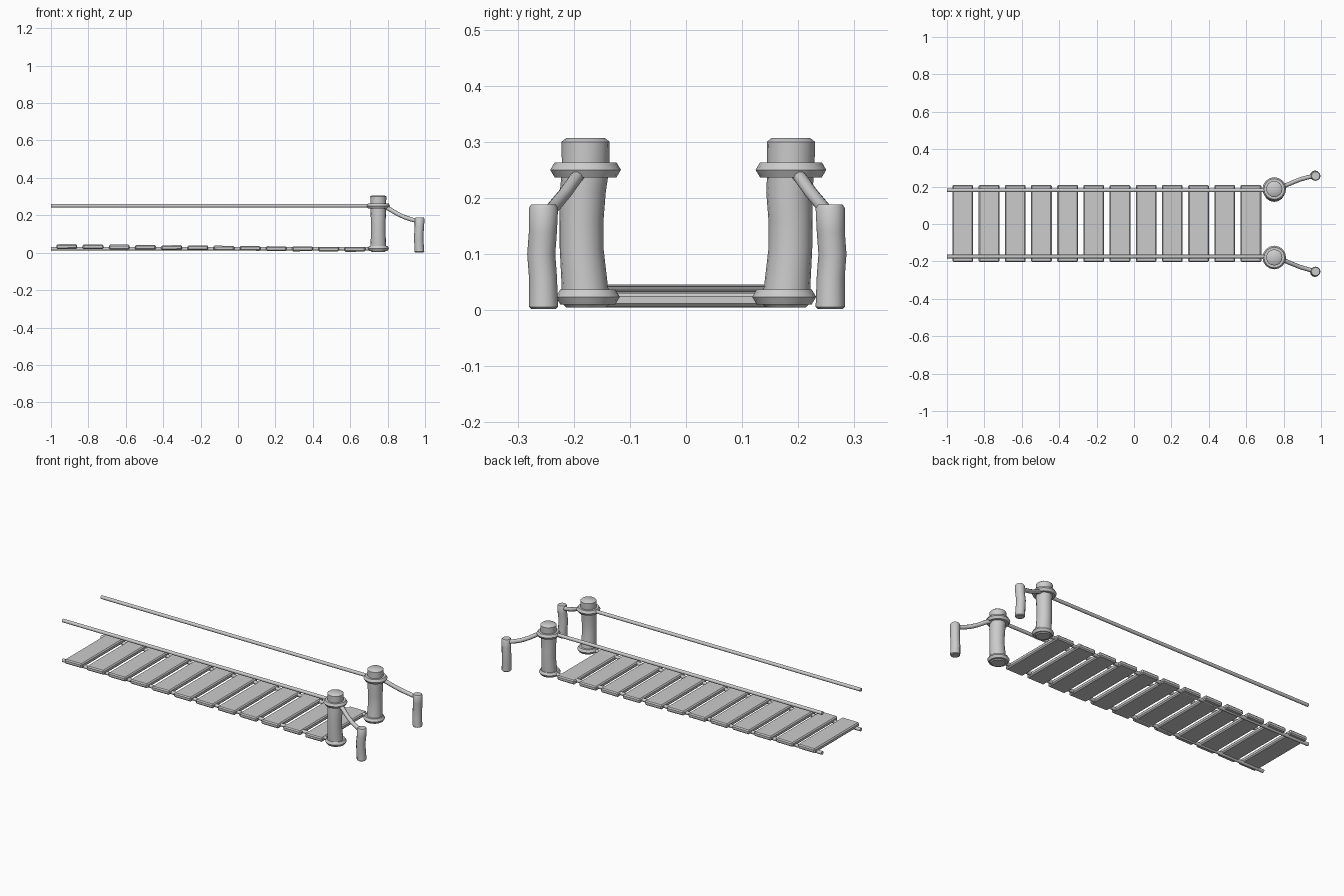
import bpy, bmesh, math, random
from mathutils import Vector

if "Cube" in bpy.data.objects:
    bpy.data.objects.remove(bpy.data.objects["Cube"])

random.seed(4)


def finish(name, bm, angle=40):
    bmesh.ops.recalc_face_normals(bm, faces=bm.faces)
    me = bpy.data.meshes.new(name)
    bm.to_mesh(me)
    bm.free()
    ob = bpy.data.objects.new(name, me)
    bpy.context.collection.objects.link(ob)
    bpy.ops.object.select_all(action='DESELECT')
    ob.select_set(True)
    bpy.context.view_layer.objects.active = ob
    bpy.ops.object.shade_smooth_by_angle(angle=math.radians(angle))
    return ob


def bridge(bm, rings):
    n = len(rings[0])
    for a, b in zip(rings, rings[1:]):
        for i in range(n):
            bm.faces.new((a[i], a[(i + 1) % n], b[(i + 1) % n], b[i]))
    bm.faces.new(rings[0])
    bm.faces.new(rings[-1])


def turned(name, profile, sides=16):
    """Upright round part from (x, y, z, radius) sections."""
    bm = bmesh.new()
    rings = []
    for x, y, z, r in profile:
        rings.append([bm.verts.new((x + r * math.cos(2 * math.pi * i / sides),
                                    y + r * math.sin(2 * math.pi * i / sides), z))
                      for i in range(sides)])
    bridge(bm, rings)
    return finish(name, bm)


def rope(name, points, r, sides=10):
    """Round rope swept through points."""
    pts = [Vector(p) for p in points]
    bm = bmesh.new()
    rings = []
    for k, p in enumerate(pts):
        t = (pts[min(k + 1, len(pts) - 1)] - pts[max(k - 1, 0)]).normalized()
        u = t.cross(Vector((0, 0, 1))).normalized()
        v = u.cross(t)
        rings.append([bm.verts.new(p + r * (u * math.cos(2 * math.pi * i / sides)
                                            + v * math.sin(2 * math.pi * i / sides)))
                      for i in range(sides)])
    bridge(bm, rings)
    return finish(name, bm, 50)


def plank(i):
    x = -0.915 + 0.14 * i
    z = 0.033 - 0.0014 * i
    bm = bmesh.new()
    bmesh.ops.create_cube(bm, size=1)
    for v in bm.verts:
        v.co = Vector((v.co.x * 0.111, v.co.y * 0.413, v.co.z * 0.025))
    bmesh.ops.bevel(bm, geom=bm.edges[:], offset=0.006, segments=1, affect='EDGES')
    ob = finish(f"plank_{i + 1}", bm, 30)
    ob.location = (x, 0.003, z)
    ob.rotation_euler.y = random.uniform(-0.012, 0.012)


# Deck planks, sinking slightly towards the posts
for i in range(12):
    plank(i)

# Each side: (name, direction, top centre, lower post sections)
for side, s, top in (("front", -1, 0.179), ("back", 1, 0.187)):
    px = 0.75
    bow = 0.186
    # Main post with slightly bowed trunk and chamfered ends
    turned(f"{side}_post", [(px, s * 0.178, 0.005, 0.036), (px, s * 0.178, 0.012, 0.043),
                            (px, s * 0.181, 0.05, 0.041), (px, s * bow, 0.11, 0.039),
                            (px, s * bow, 0.16, 0.039), (px, s * 0.184, 0.21, 0.041),
                            (px, s * top, 0.25, 0.042), (px, s * top, 0.3, 0.043),
                            (px, s * top, 0.307, 0.034)])
    # Rope collars wound round the post
    for part, y, z, r in (("base_collar", 0.175, 0.0235, 0.057),
                          ("top_collar", top, 0.25, 0.063)):
        turned(f"{side}_{part}", [(px, s * y, z - 0.0135, r - 0.008),
                                  (px, s * y, z, r),
                                  (px, s * y, z + 0.0135, r - 0.008)])
    # Anchor stake
    sy = 0.254 if s < 0 else 0.257
    turned(f"{side}_stake", [(0.97, s * sy, 0.002, 0.022), (0.97, s * sy, 0.006, 0.026),
                             (0.967, s * (sy + 0.001), 0.06, 0.025),
                             (0.967, s * (sy + 0.004), 0.1, 0.025),
                             (0.97, s * (sy + 0.001), 0.14, 0.025),
                             (0.971, s * sy, 0.182, 0.026), (0.971, s * sy, 0.188, 0.022)], 12)
    # Handrail and deck ropes
    ry = 0.174 if s < 0 else 0.18
    rope(f"{side}_handrail_rope", [(-1, s * ry, 0.251), (0.72, s * ry, 0.251)], 0.010)
    rope(f"{side}_deck_rope", [(-1, s * ry, 0.021), (0.72, s * ry, 0.021)], 0.010)
    # Sagging tie rope from post to stake
    rope(f"{side}_tie_rope", [(0.77, s * (top + 0.006), 0.25), (0.81, s * (top + 0.019), 0.233),
                              (0.85, s * (top + 0.036), 0.209), (0.89, s * (top + 0.052), 0.190),
                              (0.93, s * (top + 0.063), 0.177), (0.968, s * sy, 0.168)], 0.0115)
